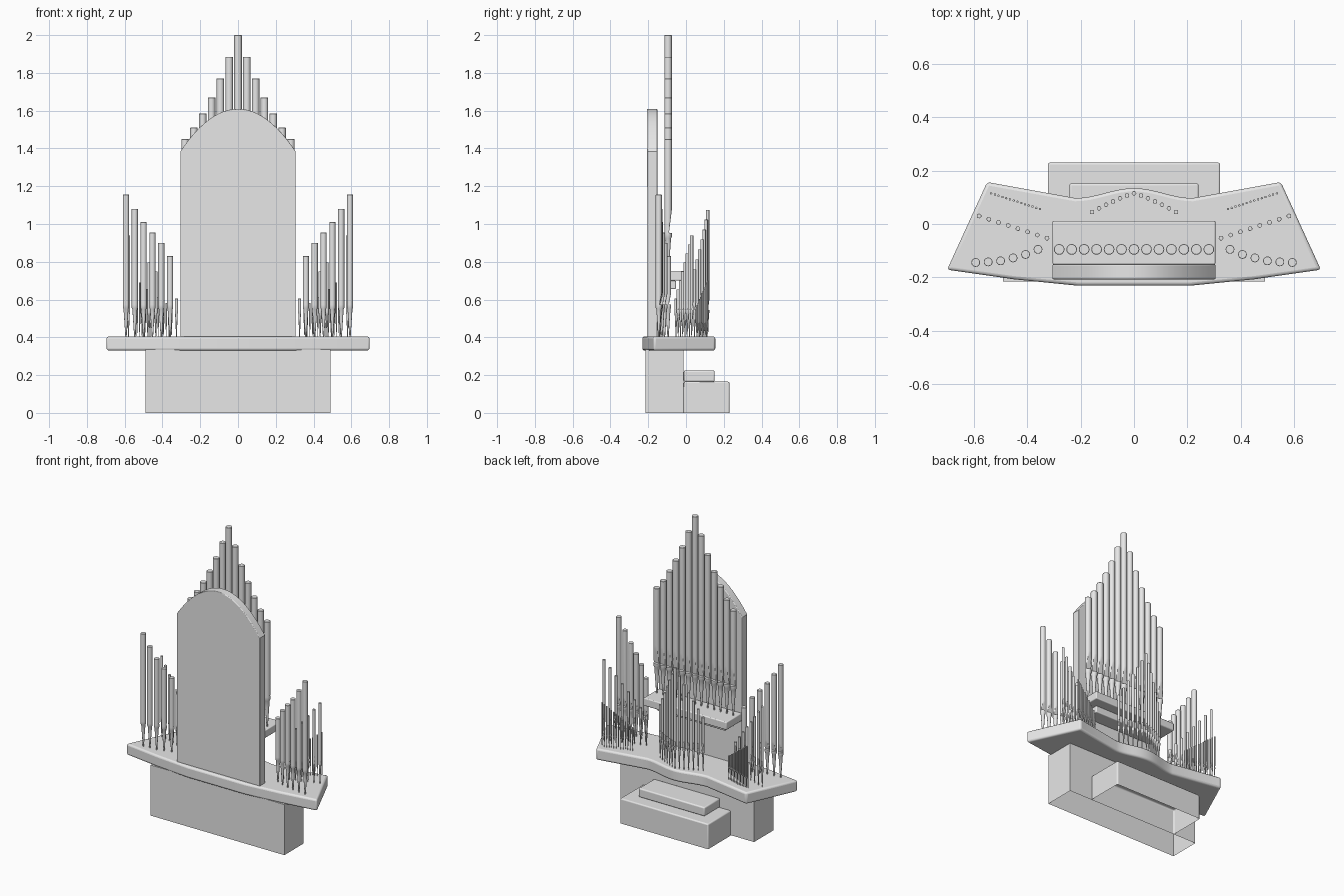
import bpy, bmesh, math

cube = bpy.data.objects.get("Cube")
if cube:
    bpy.data.objects.remove(cube, do_unlink=True)

GREY = (0.8, 0.8, 0.8, 1.0)
grey = bpy.data.materials.new("plain_grey")
grey.use_nodes = True
grey.diffuse_color = GREY
grey.node_tree.nodes["Principled BSDF"].inputs["Base Color"].default_value = GREY


def finish(name, bm, bevel=0.0):
    """Turn a bmesh into a named object with material, bevel and smooth shading."""
    bmesh.ops.recalc_face_normals(bm, faces=bm.faces)
    mesh = bpy.data.meshes.new(name)
    bm.to_mesh(mesh)
    bm.free()
    mesh.materials.append(grey)
    ob = bpy.data.objects.new(name, mesh)
    bpy.context.collection.objects.link(ob)
    bpy.ops.object.select_all(action="DESELECT")
    ob.select_set(True)
    bpy.context.view_layer.objects.active = ob
    bpy.ops.object.shade_smooth_by_angle(angle=math.radians(35))
    if bevel:
        mod = ob.modifiers.new("rounded_edges", "BEVEL")
        mod.width = bevel
        mod.segments = 3
        mod.limit_method = "ANGLE"
        mod.angle_limit = math.radians(40)
    return ob


def prism(name, outline, direction, bevel=0.0, open_bottom=False):
    """Extrude a closed 3D outline along a direction."""
    bm = bmesh.new()
    near = [bm.verts.new(p) for p in outline]
    far = [bm.verts.new([a + b for a, b in zip(p, direction)]) for p in outline]
    if not open_bottom:
        bm.faces.new(near)
    bm.faces.new(far)
    n = len(near)
    for i in range(n):
        j = (i + 1) % n
        bm.faces.new((near[i], near[j], far[j], far[i]))
    return finish(name, bm, bevel)


def box(name, half_x, y0, y1, z0, z1, bevel=0.0, open_bottom=False):
    base = [(-half_x, y0, z0), (half_x, y0, z0), (half_x, y1, z0), (-half_x, y1, z0)]
    return prism(name, base, (0, 0, z1 - z0), bevel, open_bottom)


def add_pipe(bm, x, y, z, top, r, foot, mouth, sides=16):
    """Organ pipe: tapered foot, slanted mouth cut on the back side, closed cylinder."""
    # each ring: height, radius, limit of the local y (flattens the mouth)
    rings = [(z, 0.22 * r, 1), (z + 0.62 * foot, 0.62 * r, 1),
             (z + 0.86 * foot, 0.8 * r, 1), (z + 0.9 * foot, r, 1), (z + foot, r, 1)]
    for i in range(6):
        t = i / 5
        rings.append((z + foot + 0.002 + t * mouth, r, 0.25 + 0.75 * t))
    rings += [(top - 0.1 * r, r, 1), (top, 0.92 * r, 1)]
    loops = []
    for h, rad, limit in rings:
        loop = []
        for k in range(sides):
            a = math.tau * k / sides
            loop.append(bm.verts.new((x + rad * math.cos(a),
                                      y + min(rad * math.sin(a), limit * rad), h)))
        loops.append(loop)
    for low, high in zip(loops, loops[1:]):
        for k in range(sides):
            j = (k + 1) % sides
            bm.faces.new((low[k], low[j], high[j], high[k]))
    bm.faces.new(loops[0])
    bm.faces.new(loops[-1])


def lerp(a, b, t):
    return a + (b - a) * t


# Pedestal and the two steps behind it
box("pedestal", 0.49, -0.215, -0.012, 0, 0.335, open_bottom=True)
box("lower_step", 0.323, -0.012, 0.23, 0, 0.165, 0.008, open_bottom=True)
box("upper_step", 0.242, -0.012, 0.152, 0.165, 0.224, 0.008)

# Wide deck with a wavy back edge
PLATE_Z, DECK = 0.33, 0.405
right_half = [(0.21, -0.231), (0.45, -0.207), (0.7, -0.171), (0.55, 0.157)]
wave = []
for i in range(17):
    x = 0.22 - 0.44 * i / 16
    wave.append((x, 0.097 + 0.037 * (0.5 + 0.5 * math.cos(math.pi * x / 0.22))))
outline = right_half + wave + [(-x, y) for x, y in reversed(right_half)]
prism("deck", [(x, y, PLATE_Z) for x, y in outline], (0, 0, DECK - PLATE_Z), 0.012)

# Tall arched screen at the front
arch = [(-0.305, -0.207, DECK - 0.01), (0.305, -0.207, DECK - 0.01)]
for i in range(25):
    u = 1 - i / 12
    arch.append((0.305 * u, -0.207, 1.61 - 0.225 * u * u))
prism("arched_screen", arch, (0, 0.055, 0), 0.004)

# Shelf and bracket on the back of the screen
box("pipe_shelf", 0.305, -0.152, 0.012, 0.70, 0.752, 0.006)
box("shelf_bracket", 0.25, -0.152, -0.053, 0.655, 0.70, 0.006)

# Thirteen large pipes on the shelf
tops = [2.0, 1.885, 1.77, 1.67, 1.585, 1.51, 1.45]
bm = bmesh.new()
for i in range(-6, 7):
    add_pipe(bm, i * 0.0467, -0.095, 0.752, tops[abs(i)], 0.02, 0.2, 0.12)
finish("main_pipes", bm)

# Arched row of thin pipes at the back of the deck
bm = bmesh.new()
for i in range(-6, 7):
    t = abs(i) / 6
    add_pipe(bm, i * 0.0262, lerp(0.115, 0.045, t ** 1.2), DECK,
             lerp(1.075, 0.76, t), 0.0085, 0.14, 0.05, 12)
finish("centre_back_pipes", bm)

# Side groups, mirrored
side_tops = [1.155, 1.08, 1.01, 0.955, 0.90, 0.83]
side_y = [-0.144, -0.142, -0.138, -0.127, -0.114, -0.095]
for side, s in (("left", 1), ("right", -1)):
    bm = bmesh.new()
    for i, (top, y) in enumerate(zip(side_tops, side_y)):
        add_pipe(bm, s * (0.593 - 0.0467 * i), y, DECK, top, 0.0165, 0.168, 0.06)
    finish(side + "_tower_pipes", bm)

    bm = bmesh.new()
    for i in range(8):
        t = i / 7
        add_pipe(bm, s * lerp(0.58, 0.326, t), lerp(0.03, -0.053, t), DECK,
                 lerp(0.94, 0.605, t), 0.0088, 0.14, 0.04, 12)
    finish(side + "_medium_pipes", bm)

    bm = bmesh.new()
    for i in range(14):
        t = i / 13
        add_pipe(bm, s * lerp(0.535, 0.352, t), lerp(0.115, 0.056, t), DECK,
                 lerp(0.7, 0.56, t), 0.0045, 0.08, 0.025, 8)
    finish(side + "_small_pipes", bm)
